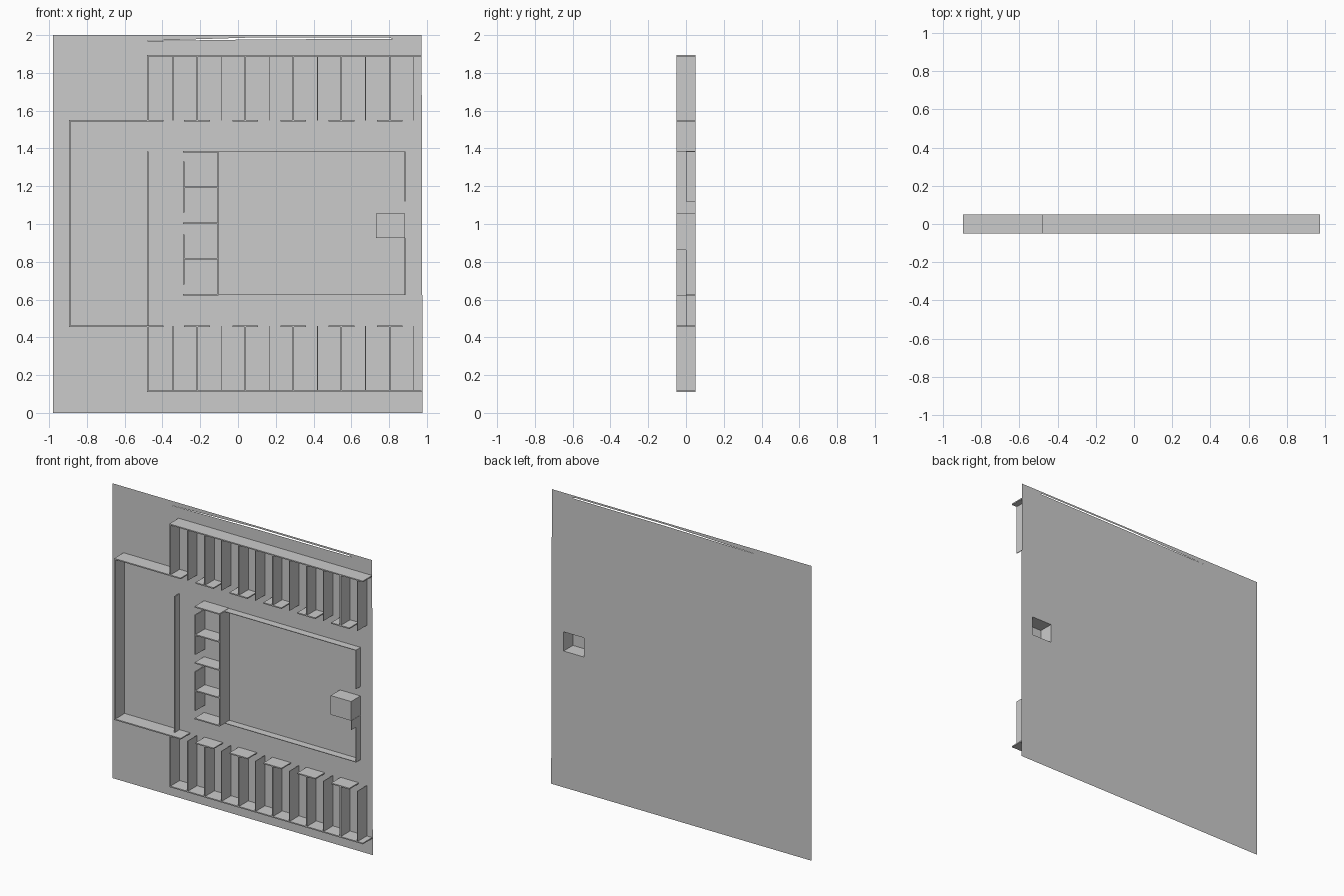
import bpy, bmesh
from mathutils import Vector

if "Cube" in bpy.data.objects:
    bpy.data.objects.remove(bpy.data.objects["Cube"])

BACK, MID, FRONT = 0.05, 0.0, -0.05
MIRROR_Z = 1.003
T = 0.008            # ordinary wall thickness
THIN = 0.004         # thin partitions


def finish(name, bm):
    me = bpy.data.meshes.new(name)
    bm.to_mesh(me)
    bm.free()
    ob = bpy.data.objects.new(name, me)
    bpy.context.collection.objects.link(ob)
    return ob


def walls(name, specs, front=FRONT):
    """Boxes raised from the sheet; each spec is x0, x1, z0, z1."""
    bm = bmesh.new()
    for x0, x1, z0, z1 in specs:
        cube = bmesh.ops.create_cube(bm, size=1)["verts"]
        bmesh.ops.scale(bm, vec=(x1 - x0, BACK - front, z1 - z0), verts=cube)
        bmesh.ops.translate(bm, vec=((x0 + x1) / 2, (BACK + front) / 2, (z0 + z1) / 2), verts=cube)
    return finish(name, bm)


def upright(x, z0, z1, t=T):
    return (x - t / 2, x + t / 2, z0, z1)


def level(z, x0, x1, t=T):
    return (x0, x1, z - t / 2, z + t / 2)


def flipped(specs):
    return [(a, b, 2 * MIRROR_Z - d, 2 * MIRROR_Z - c) for a, b, c, d in specs]


# base sheet: single surface with the alcove opening and the sliver near the top
outline = [(-0.979, 0), (0.977, 0), (0.972, 2), (-0.979, 2)]
alcove = [(0.73, 0.925), (0.884, 0.925), (0.884, 1.055), (0.73, 1.055)]
sliver = [(-0.55, 1.968), (0.1, 1.977), (0.82, 1.980), (0.8, 1.987), (0.1, 1.988)]
bm = bmesh.new()
edges = []
for loop in (outline, alcove, sliver):
    vs = [bm.verts.new((x, BACK, z)) for x, z in loop]
    edges += [bm.edges.new((vs[i - 1], vs[i])) for i in range(len(vs))]
bmesh.ops.triangle_fill(bm, use_beauty=True, use_dissolve=False, edges=edges,
                        normal=Vector((0, -1, 0)))
finish("base_sheet", bm)

# alcove: box open to the back
bm = bmesh.new()
near = [bm.verts.new((x, FRONT, z)) for x, z in alcove]
far = [bm.verts.new((x, BACK, z)) for x, z in alcove]
bm.faces.new(near)
for i in range(4):
    bm.faces.new((near[i - 1], far[i - 1], far[i], near[i]))
bmesh.ops.recalc_face_normals(bm, faces=bm.faces[:])
finish("alcove_box", bm)

# rows of stalls, top and mirrored bottom
stall_x = [-0.344 + 0.1274 * i for i in range(11)]
row = [level(1.892, -0.481, 0.972), upright(-0.477, 1.547, 1.892)]
row += [upright(x, 1.547, 1.892, THIN if i % 2 == 0 else T) for i, x in enumerate(stall_x)]
row += [level(1.547, x - 0.068, x + 0.068) for x in stall_x[1::2]]
row.append(level(1.547, -0.894, -0.395))
walls("upper_stalls", row)
walls("lower_stalls", flipped(row))

# end wall of the hall and the low screen in front of it
walls("hall_end_wall", [upright(-0.89, 0.459, 1.547)])
walls("low_screen", [upright(-0.477, 0.459, 1.385)], MID)

# small side rooms with door gaps
rooms = [upright(-0.287, 1.06, 1.33), upright(-0.287, 0.68, 0.945),
         upright(-0.104, 0.625, 1.385)]
rooms += [level(z, -0.29, -0.104) for z in (1.383, 1.194, 1.003, 0.815, 0.625)]
walls("side_rooms", rooms)

# half-depth walls of the large centre room, with a full-depth pier by the alcove
walls("centre_room", [level(1.383, -0.104, 0.886, THIN), level(0.625, -0.104, 0.886, THIN),
                      upright(0.884, 1.12, 1.385, THIN), upright(0.884, 0.625, 0.862, THIN)], MID)
walls("alcove_pier", [upright(0.884, 0.862, 0.925, THIN)])
